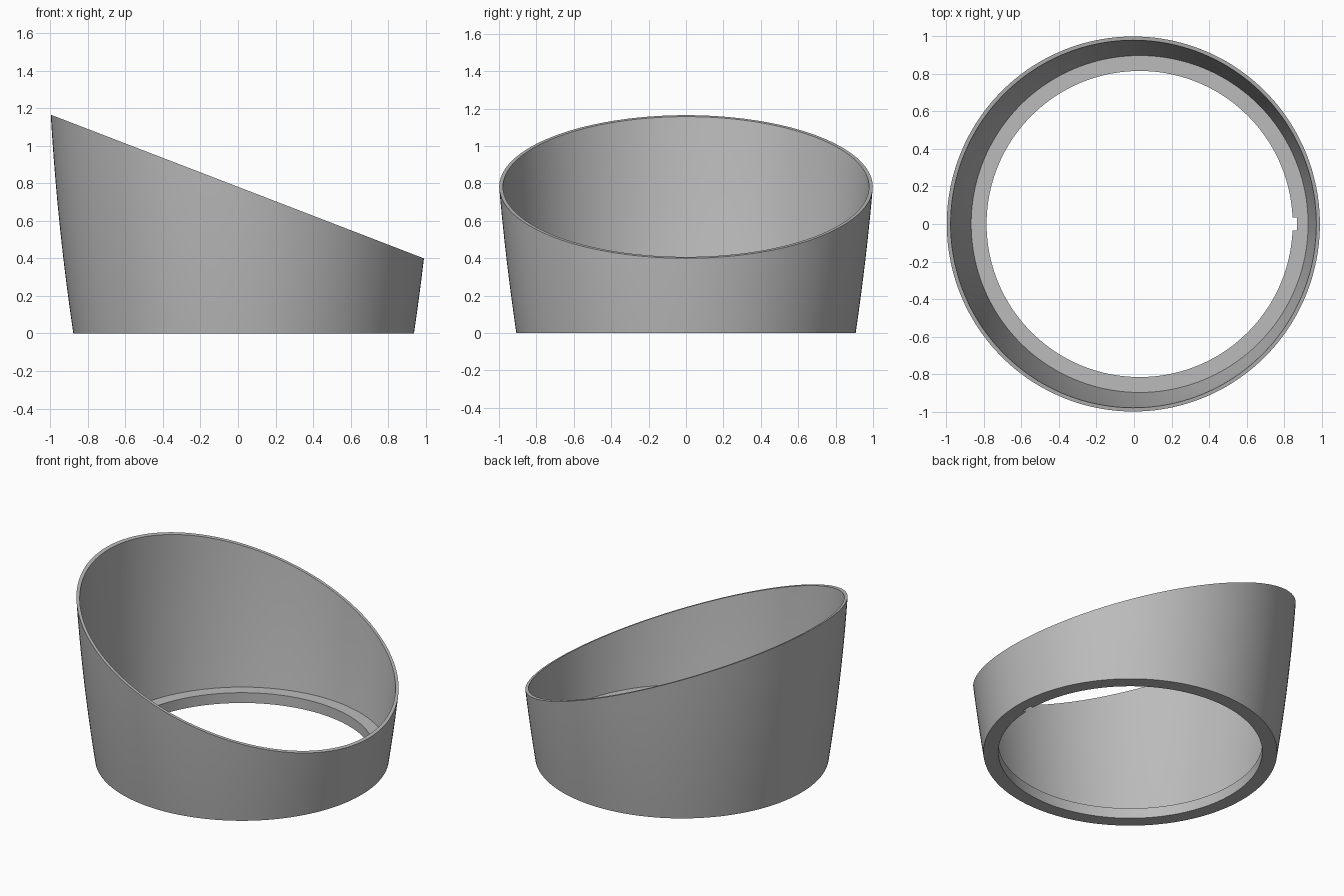
import bpy, bmesh
from math import cos, sin, tau, radians

cube = bpy.data.objects.get("Cube")
if cube:
    bpy.data.objects.remove(cube)

SEGMENTS = 160
CENTRE_X = 0.03
WALL = 0.02
LEDGE_Z = 0.07
HOLE_RADIUS = 0.815
WALL_STEPS = 10


def outer_radius(z):
    return 0.907 + 0.148 * z - 0.0386 * z * z


def inner_radius(z):
    return outer_radius(z) - WALL


def rim_height(angle, radius):
    # Height where the flared wall meets the slanted top plane
    z = 0.8
    for _ in range(20):
        z = 0.781 - 0.385 * (CENTRE_X + radius(z) * cos(angle))
    return z


def section(angle):
    # Closed wall section: outside going up, inside going down, ledge, hole
    steps = [i / WALL_STEPS for i in range(WALL_STEPS + 1)]
    top_out = rim_height(angle, outer_radius)
    top_in = rim_height(angle, inner_radius)
    points = [(outer_radius(top_out * t), top_out * t) for t in steps]
    for t in reversed(steps):
        z = LEDGE_Z + (top_in - LEDGE_Z) * t
        points.append((inner_radius(z), z))
    return points + [(HOLE_RADIUS, LEDGE_Z), (HOLE_RADIUS, 0)]


# Slanted ring body
bm = bmesh.new()
columns = []
for i in range(SEGMENTS):
    a = tau * i / SEGMENTS
    columns.append([bm.verts.new((CENTRE_X + r * cos(a), r * sin(a), z))
                    for r, z in section(a)])
for i, here in enumerate(columns):
    after = columns[(i + 1) % SEGMENTS]
    for j in range(len(here)):
        k = (j + 1) % len(here)
        bm.faces.new((here[j], after[j], after[k], here[k]))
bmesh.ops.recalc_face_normals(bm, faces=bm.faces)
mesh = bpy.data.meshes.new("slanted_ring")
bm.to_mesh(mesh)
bm.free()
ring = bpy.data.objects.new("slanted_ring", mesh)
bpy.context.collection.objects.link(ring)

# Plain grey material
grey = bpy.data.materials.new("plain grey")
grey.use_nodes = True
colour = (0.5, 0.5, 0.5, 1)
grey.diffuse_color = colour
grey.node_tree.nodes["Principled BSDF"].inputs["Base Color"].default_value = colour
mesh.materials.append(grey)

# Small key notch cut through the ledge on the low side
bpy.ops.mesh.primitive_cube_add(size=1, location=(0.817, 0, 0.04))
cutter = bpy.context.object
cutter.name = "notch_cutter"
cutter.scale = (0.1, 0.07, 0.2)
cutter.hide_render = True
cutter.data.materials.append(grey)
notch = ring.modifiers.new("notch", 'BOOLEAN')
notch.operation = 'DIFFERENCE'
notch.solver = 'EXACT'
notch.object = cutter

bpy.ops.object.select_all(action='DESELECT')
ring.select_set(True)
bpy.context.view_layer.objects.active = ring
bpy.ops.object.modifier_apply(modifier=notch.name)
bpy.data.objects.remove(cutter)
bpy.ops.object.shade_smooth_by_angle(angle=radians(30))
